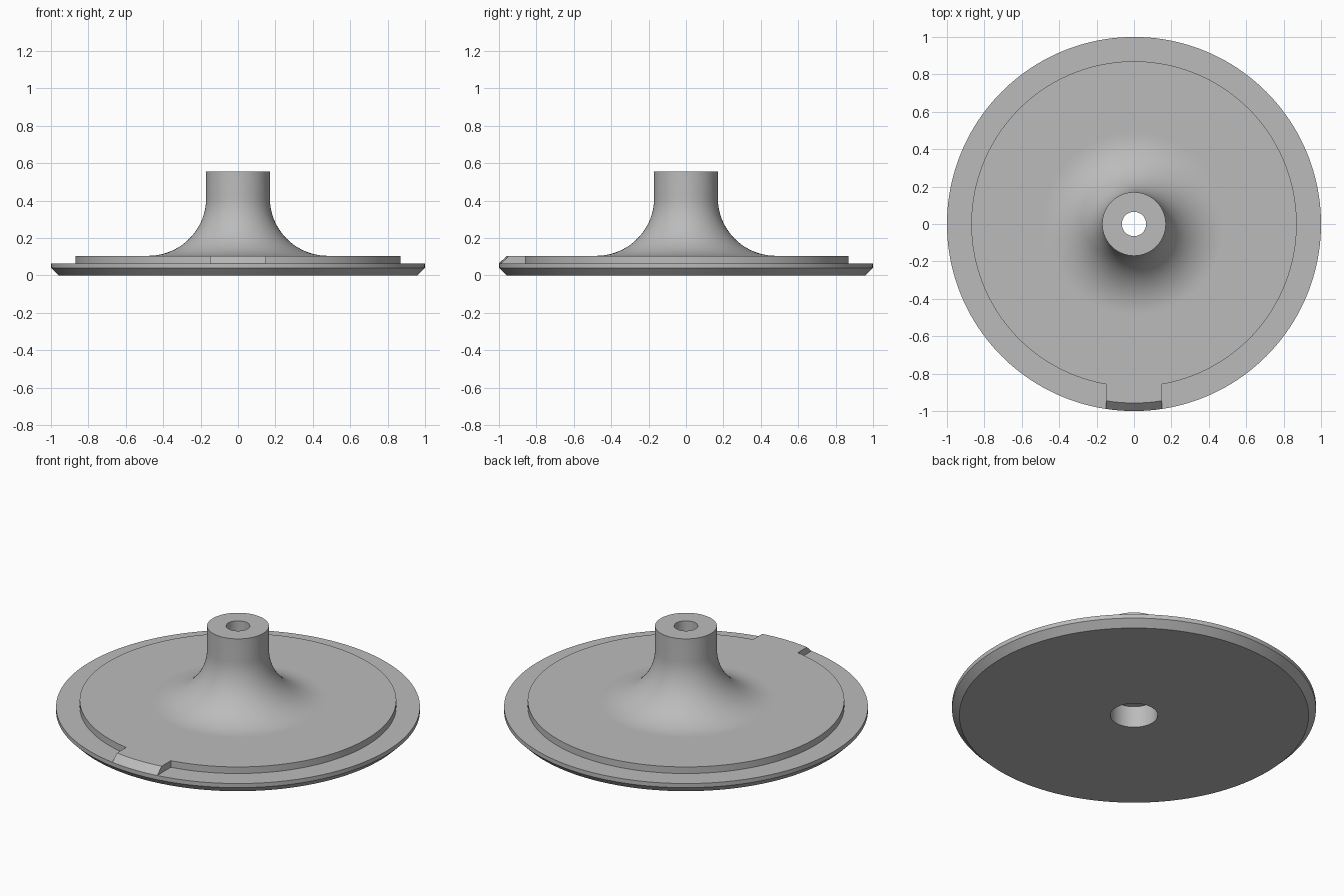
import bpy, bmesh
from math import sin, cos, asin, pi, radians

SEG = 160
cube = bpy.data.objects.get("Cube")
if cube:
    bpy.data.objects.remove(cube, do_unlink=True)

gray = bpy.data.materials.new("plain gray")
gray.use_nodes = True
color = (0.5, 0.5, 0.5, 1)
gray.diffuse_color = color
gray.node_tree.nodes["Principled BSDF"].inputs["Base Color"].default_value = color


def make_object(name, bm):
    bmesh.ops.recalc_face_normals(bm, faces=bm.faces)
    mesh = bpy.data.meshes.new(name)
    bm.to_mesh(mesh)
    bm.free()
    mesh.materials.append(gray)
    obj = bpy.data.objects.new(name, mesh)
    bpy.context.collection.objects.link(obj)
    return obj


def lathe(name, profile):
    """Revolve a closed (radius, height) profile around z."""
    bm = bmesh.new()
    rings = [[bm.verts.new((r * cos(2 * pi * i / SEG), r * sin(2 * pi * i / SEG), z))
              for i in range(SEG)] for r, z in profile]
    for a, b in zip(rings, rings[1:] + rings[:1]):
        for i in range(SEG):
            j = (i + 1) % SEG
            bm.faces.new((a[i], a[j], b[j], b[i]))
    return make_object(name, bm)


# Disc, flared stem, through bore and counterbore in one profile
STEM, FLARE, DECK, LEDGE, STEP = 0.17, 0.31, 0.105, 0.065, 0.87
flare = [(STEM + FLARE - FLARE * cos(a), DECK + FLARE - FLARE * sin(a))
         for a in (pi / 2 * (1 - k / 20) for k in range(21))]
profile = [(0.13, 0), (0.96, 0), (1, 0.04), (1, LEDGE), (0.957, DECK),
           (STEM + FLARE + 0.01, DECK)] + flare
profile += [(STEM, 0.555), (0.065, 0.555), (0.065, 0.13), (0.13, 0.13)]
disc = lathe("flanged_disc", profile)

# Ring cutter with a gap at the front, leaving the step and the locating tab
TAB = 0.15


def arc(radius):
    gap = asin(TAB / radius)
    start, sweep = -pi / 2 + gap, 2 * pi - 2 * gap
    return [(radius * cos(start + sweep * k / SEG), radius * sin(start + sweep * k / SEG))
            for k in range(SEG + 1)]


bm = bmesh.new()
layers = [[[bm.verts.new((x, y, z)) for x, y in arc(r)] for r in (STEP, 1.1)]
          for z in (LEDGE, 0.3)]
(low_in, low_out), (top_in, top_out) = layers
for a, b in ((low_in, low_out), (low_out, top_out), (top_out, top_in), (top_in, low_in)):
    for k in range(SEG):
        bm.faces.new((a[k], a[k + 1], b[k + 1], b[k]))
for k in (0, SEG):
    bm.faces.new((low_in[k], low_out[k], top_out[k], top_in[k]))
cutter = make_object("step_cutter", bm)
cutter.hide_render = True

cut = disc.modifiers.new("step", 'BOOLEAN')
cut.operation = 'DIFFERENCE'
cut.solver = 'EXACT'
cut.object = cutter
bpy.ops.object.select_all(action='DESELECT')
bpy.context.view_layer.objects.active = disc
disc.select_set(True)
bpy.ops.object.modifier_apply(modifier=cut.name)
bpy.data.objects.remove(cutter, do_unlink=True)
bpy.ops.object.shade_smooth_by_angle(angle=radians(25))
